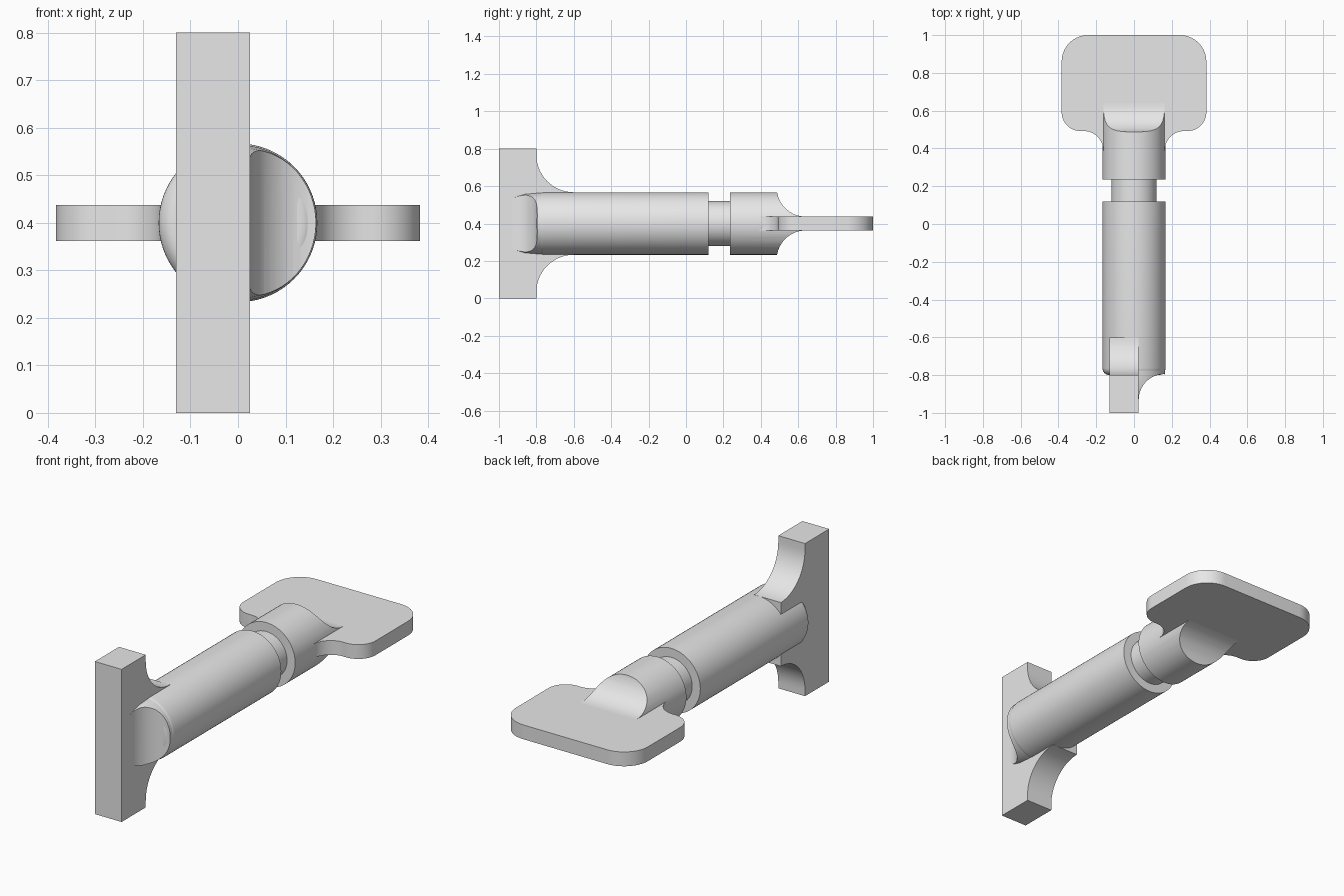
import bpy, bmesh, math
from math import cos, sin, pi, radians

if "Cube" in bpy.data.objects:
    bpy.data.objects.remove(bpy.data.objects["Cube"], do_unlink=True)

grey = bpy.data.materials.new("light grey")
grey.use_nodes = True
COLOUR = (0.8, 0.8, 0.8, 1)
grey.diffuse_color = COLOUR
grey.node_tree.nodes["Principled BSDF"].inputs["Base Color"].default_value = COLOUR

MID = 0.4      # height of the shaft axis
R = 0.167      # shaft radius


def arc(cx, cy, r, start, end, n=14):
    steps = [radians(start + (end - start) * i / n) for i in range(n + 1)]
    return [(cx + r * cos(a), cy + r * sin(a)) for a in steps]


def finish(name, bm):
    bmesh.ops.recalc_face_normals(bm, faces=bm.faces)
    mesh = bpy.data.meshes.new(name)
    bm.to_mesh(mesh)
    bm.free()
    mesh.materials.append(grey)
    obj = bpy.data.objects.new(name, mesh)
    bpy.context.collection.objects.link(obj)
    return obj


def extrude(name, outline, axis, low, high):
    """Prism of an outline given in the two axes other than `axis`."""
    place = {"x": lambda a, b: (low, a, b), "z": lambda a, b: (a, b, low)}[axis]
    shift = (high - low, 0, 0) if axis == "x" else (0, 0, high - low)
    bm = bmesh.new()
    face = bm.faces.new([bm.verts.new(place(a, b)) for a, b in outline])
    out = bmesh.ops.extrude_face_region(bm, geom=[face], use_keep_orig=True)
    moved = [v for v in out["geom"] if isinstance(v, bmesh.types.BMVert)]
    bmesh.ops.translate(bm, verts=moved, vec=shift)
    return finish(name, bm)


def lathe(name, profile, sides=72):
    """Solid turned about the shaft axis from (radius, y) points."""
    bm = bmesh.new()
    rings = [[bm.verts.new((r * cos(2 * pi * i / sides), y, MID + r * sin(2 * pi * i / sides)))
              for i in range(sides)] for r, y in profile]
    for a, b in zip(rings, rings[1:]):
        for i in range(sides):
            j = (i + 1) % sides
            bm.faces.new((a[i], a[j], b[j], b[i]))
    bm.faces.new(rings[0])
    bm.faces.new(rings[-1])
    return finish(name, bm)


def select(obj):
    bpy.ops.object.select_all(action="DESELECT")
    obj.select_set(True)
    bpy.context.view_layer.objects.active = obj


def keep_common(obj, other):
    mod = obj.modifiers.new("common", "BOOLEAN")
    mod.operation = "INTERSECT"
    mod.solver = "EXACT"
    mod.object = other
    select(obj)
    bpy.ops.object.modifier_apply(modifier=mod.name)
    bpy.data.objects.remove(other, do_unlink=True)


def mirror_outline(half, centre=0, index=1):
    """Close a half outline with its reflection."""
    flip = lambda p: (2 * centre - p[0], p[1]) if index == 0 else (p[0], 2 * centre - p[1])
    return half + [flip(p) for p in reversed(half)]


# Main shaft with rounded front rim and narrow neck
shaft = lathe("shaft", arc(R - 0.037, -0.763, 0.037, -90, 0, 8)
              + [(R, 0.12), (0.12, 0.12), (0.12, 0.24)])

# Upright end bar with curved webs above and below the shaft
upper = [(-1, 0.8), (-0.8, 0.8)] + arc(-0.6, MID + R + 0.2, 0.2, 180, 270)
bar = extrude("end_bar", mirror_outline(upper, MID), "x", -0.13, 0.025)

# Concave web at the side of the end bar
outline = [(0, -0.75), (0, -0.93)] + arc(0.16, -0.93, 0.135, 180, 90) + [(0.18, -0.8), (0.18, -0.75)]
side_web = extrude("side_web", outline, "z", 0.2, 0.6)
keep_common(side_web, lathe("web_limit", [(0.13, -0.945), (0.148, -0.9), (0.159, -0.86),
                                          (0.164, -0.8), (0.165, -0.74)]))

# Shaft head, scooped down to the plate
upper = [(0.235, 0.592)] + arc(0.64, 0.592, 0.155, 180, 270)
head = extrude("shaft_head", mirror_outline(upper, MID), "x", -0.3, 0.3)
keep_common(head, lathe("head_limit", [(R, 0.1), (R, 0.8)]))

# Flat grip plate with rounded corners and hollow shoulders
half = [(0.12, 0.39)] + arc(0.265, 0.39, 0.102, 180, 90) \
    + arc(0.283, 0.592, 0.1, -90, 0) + arc(0.243, 0.86, 0.14, 0, 90)
plate = extrude("grip_plate", mirror_outline(half, 0, 0), "z", 0.362, 0.437)

for part in (shaft, bar, side_web, head, plate):
    select(part)
    bpy.ops.object.shade_smooth_by_angle(angle=radians(30))
